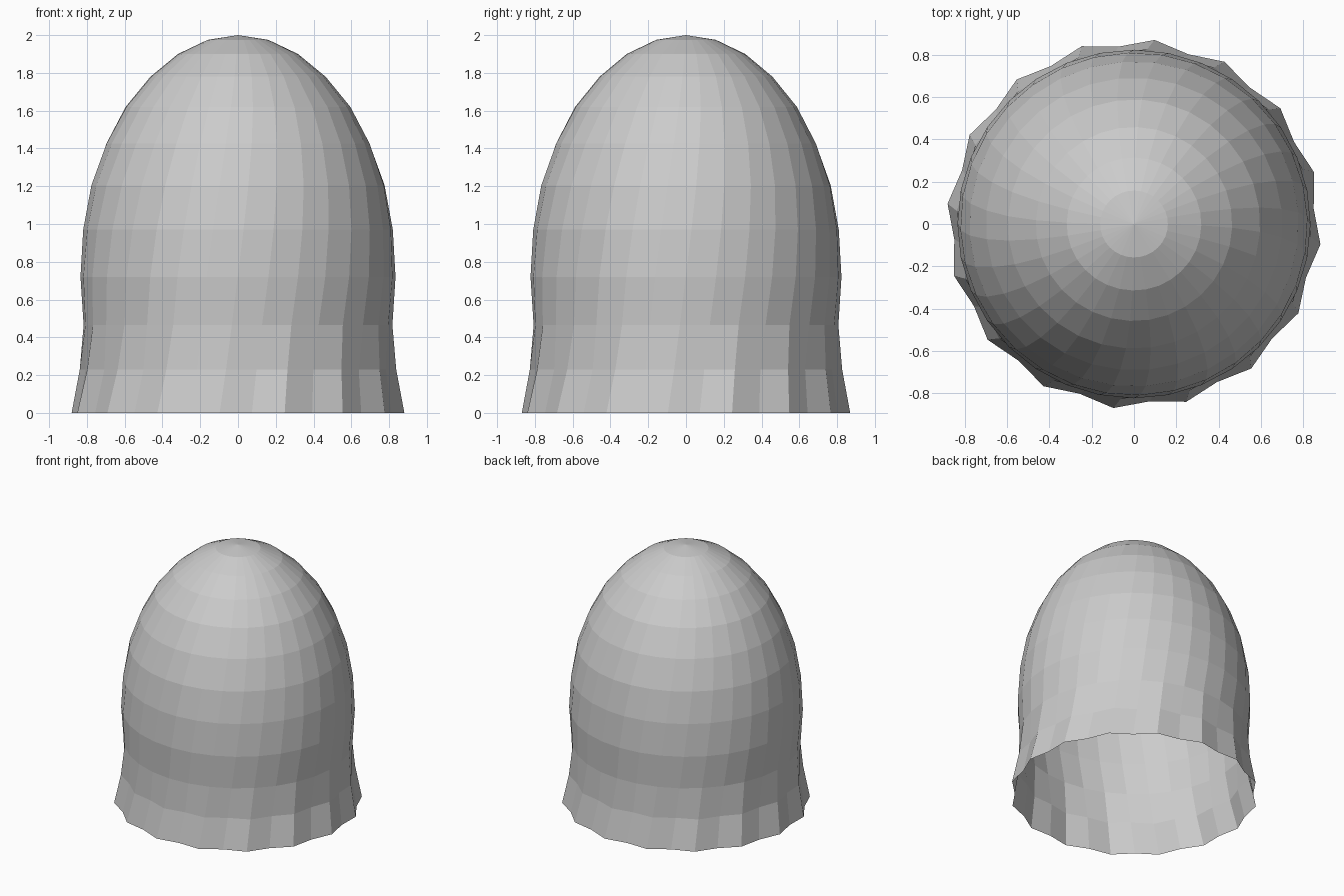
import bpy, bmesh
from math import sin, cos, radians

if "Cube" in bpy.data.objects:
    bpy.data.objects.remove(bpy.data.objects["Cube"])

SEGMENTS = 32
# Ring profile: height, ridge radius, valley radius
PROFILE = [
    (0.00, 0.886, 0.852), (0.23, 0.840, 0.812), (0.465, 0.818, 0.818),
    (0.72, 0.834, 0.834), (0.97, 0.820, 0.820), (1.205, 0.778, 0.778),
    (1.425, 0.700, 0.700), (1.62, 0.596, 0.596), (1.78, 0.464, 0.464),
    (1.90, 0.318, 0.318), (1.975, 0.160, 0.160),
]
Y_SCALE = 0.987

bm = bmesh.new()

# Twisted rings, rippled at the hem
rings = []
for z, ridge, valley in PROFILE:
    ring = []
    for i in range(SEGMENTS):
        a = radians(-6.3 + 8.6 * z + i * 360 / SEGMENTS)
        r = valley if i % 2 else ridge
        ring.append(bm.verts.new((r * cos(a), r * sin(a) * Y_SCALE, z)))
    rings.append(ring)

# Wall of the bell, open at the bottom
for low, high in zip(rings, rings[1:]):
    for i in range(SEGMENTS):
        j = (i + 1) % SEGMENTS
        bm.faces.new((low[i], low[j], high[j], high[i]))

# Crown fan
tip = bm.verts.new((0, 0, 2))
for i in range(SEGMENTS):
    bm.faces.new((rings[-1][i], rings[-1][(i + 1) % SEGMENTS], tip))

mesh = bpy.data.meshes.new("rippled_bell")
bm.to_mesh(mesh)
bm.free()
bell = bpy.data.objects.new("rippled_bell", mesh)
bpy.context.collection.objects.link(bell)
